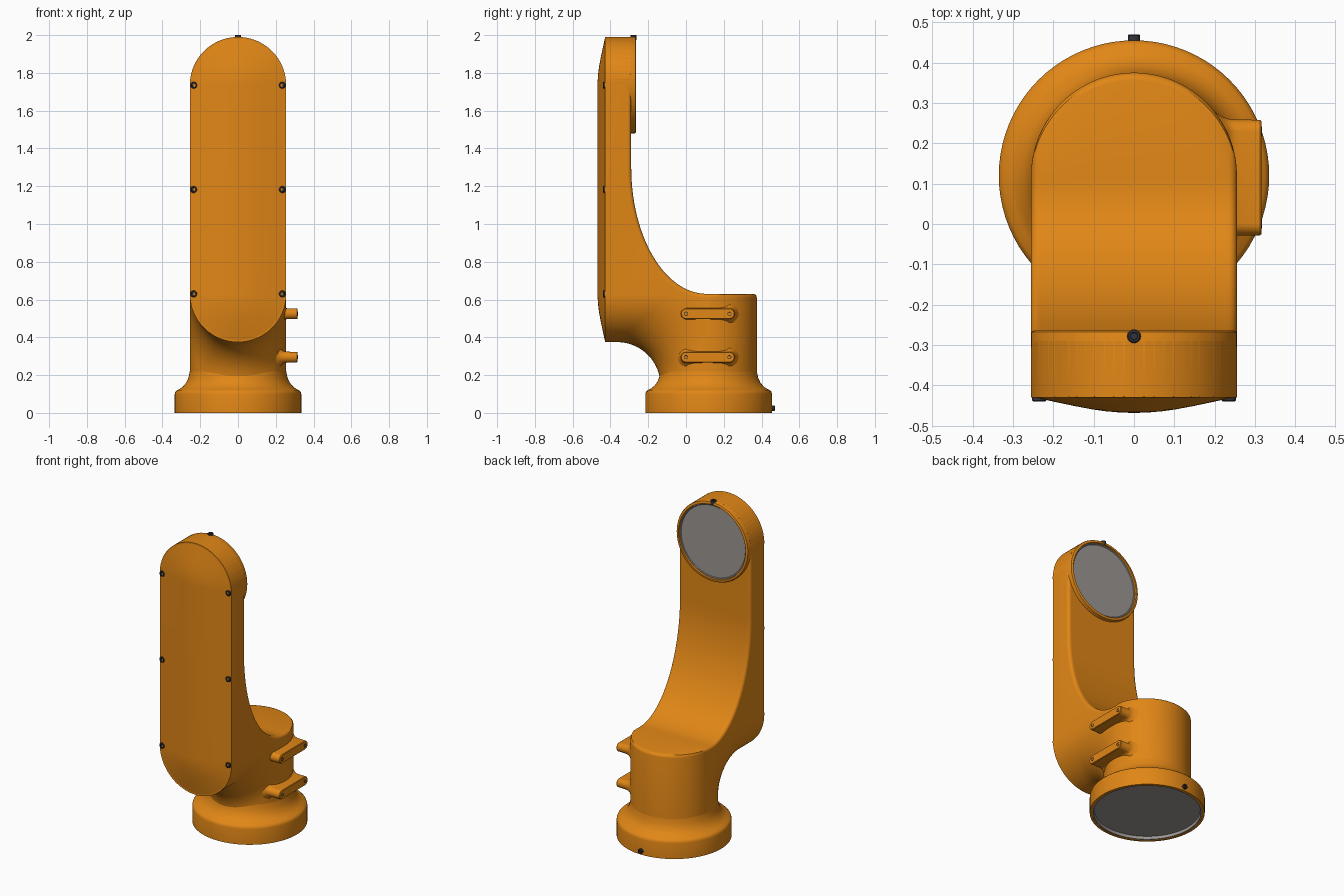
import bpy, bmesh
from math import sin, cos, pi, sqrt, radians
from mathutils import Matrix, Vector

if "Cube" in bpy.data.objects:
    bpy.data.objects.remove(bpy.data.objects["Cube"])


def material(name, rgb):
    m = bpy.data.materials.new(name)
    m.diffuse_color = (*rgb, 1)
    m.use_nodes = True
    m.node_tree.nodes["Principled BSDF"].inputs["Base Color"].default_value = m.diffuse_color
    return m


ORANGE = material("orange_paint", (0.75, 0.24, 0.008))
GREY = material("flange_grey", (0.33, 0.31, 0.29))
DARK = material("dark_steel", (0.035, 0.035, 0.04))


def loft(name, rings, mat, start=True, end=True):
    """Skin a list of closed rings that share one point count."""
    bm = bmesh.new()
    vs = [[bm.verts.new(p) for p in ring] for ring in rings]
    n = len(rings[0])
    for a, b in zip(vs, vs[1:]):
        for i in range(n):
            j = (i + 1) % n
            bm.faces.new((a[i], a[j], b[j], b[i]))
    if start:
        bm.faces.new(vs[0][::-1])
    if end:
        bm.faces.new(vs[-1])
    bmesh.ops.recalc_face_normals(bm, faces=bm.faces)
    me = bpy.data.meshes.new(name)
    bm.to_mesh(me)
    bm.free()
    ob = bpy.data.objects.new(name, me)
    bpy.context.collection.objects.link(ob)
    me.materials.append(mat)
    bpy.ops.object.select_all(action='DESELECT')
    ob.select_set(True)
    bpy.context.view_layer.objects.active = ob
    bpy.ops.object.shade_smooth_by_angle(angle=radians(32))
    return ob


def lathe(name, profile, mat, loc=(0, 0, 0), axis=(0, 0, 1), n=64, **caps):
    """Revolve (radius, height) points about an axis through loc."""
    rot = Vector(axis).to_track_quat('Z', 'Y').to_matrix().to_4x4()
    mx = Matrix.Translation(loc) @ rot
    rings = [[mx @ Vector((r * cos(2 * pi * i / n), r * sin(2 * pi * i / n), h))
              for i in range(n)] for r, h in profile]
    return loft(name, rings, mat, **caps)


def screw(name, loc, axis, r, h):
    lathe(name, [(r, 0), (r, h - .003), (r - .003, h), (r * .55, h), (r * .5, h - .008)],
          DARK, loc, axis, 20)


W = 0.255                 # half width of the arm and radius of the column
CY = 0.12                 # column axis
Z0, Z1 = 0.63, 1.735      # lower and upper joint axes

# Arm body: side profiles lofted across the width
RND, FIL = 0.02, 0.23


def body_slice(t):
    x = W * sin(t)
    h = max(W * cos(t), 0.004)
    over = max(0, abs(x) - (W - RND))
    e = RND - sqrt(max(0, RND ** 2 - over ** 2))
    cy, cz = CY - h, Z0 - h
    pts = [(-.43, cz)]
    pts += [(cy - FIL + FIL * sin(a), cz - FIL + FIL * cos(a))
            for a in (k * pi / 2 / 14 for k in range(15))]
    pts += [(cy, min(.05, cz - FIL - .01)), (CY + h, .05)]
    b = min(RND, h)
    pts += [(CY + h - b * (1 - cos(a)), Z0 - max(e, RND * (1 - sin(a))))
            for a in (0, pi / 6, pi / 3, pi / 2)]
    pts += [(.11 - (.40 + e) * sin(a), 1.3 - (.67 + e) * cos(a))
            for a in (k * pi / 2 / 28 for k in range(29))]
    pts += [(-.29 - e, Z1 + h), (-.43, Z1 + h)]
    return [(x, y, z) for y, z in pts]


loft("arm_body", [body_slice(-pi / 2 + pi * k / 52) for k in range(53)], ORANGE)


# Domed front cover
def stadium(r, y, n=32):
    up = [(r * cos(pi * k / n), y, Z1 + r * sin(pi * k / n)) for k in range(n + 1)]
    return up + [(-x, y, Z0 + Z1 - z) for x, y, z in up]


cover = [(0, -.428), (.06, -.441), (.11, -.4515), (.15, -.459), (.185, -.464),
         (.22, -.467), (.25, -.468)]
loft("front_cover", [stadium(W - d, y) for d, y in cover], ORANGE)

# Cover screws
for i, z in enumerate((Z0, (Z0 + Z1) / 2, Z1)):
    for side, x in (("left", -.235), ("right", .235)):
        screw(f"cover_screw_{side}_{i}", (x, -.422, z), (0, -1, 0), .018, .018)

# Base flange with concave neck, and its grey underside
lathe("base_flange", [(.32, .025), (.32, 0), (.335, 0), (.335, .1), (.332, .112),
                      (.324, .12), (.305, .129), (.288, .143), (.273, .162),
                      (.262, .187), (.256, .215), (.252, .235)],
      ORANGE, (0, CY, 0), n=80)
lathe("base_plate", [(.321, .002), (.312, .002), (.309, .02)], GREY,
      (0, CY, 0), n=80, start=False)

# Upper joint ring and recessed disc, facing the back
lathe("joint_ring", [(W, -.4), (W, -.272), (.253, -.267), (.248, -.264),
                     (.238, -.264), (.235, -.282)], ORANGE, (0, 0, Z1), (0, 1, 0))
lathe("joint_disc", [(.236, -.285), (.236, -.274), (.232, -.274), (.228, -.277)],
      GREY, (0, 0, Z1), (0, 1, 0))

# Plugs on the joint and on the base
screw("joint_plug", (0, -.278, 1.975), (0, 0, 1), .017, .025)
screw("base_plug", (0, .44, .025), (0, 1, 0), .015, .03)


# Cable brackets on the right side, flared where they meet the column
def bracket_ring(zc, r, x=None, off=0, n=16):
    pts = []
    for end, y0 in ((0, .23), (pi, 0)):
        for k in range(n + 1):
            a = end - pi / 2 + pi * k / n
            y = y0 + r * cos(a)
            px = sqrt(W ** 2 - (y - CY) ** 2) + off if x is None else x
            pts.append((px, y, zc + r * sin(a)))
    return pts


for label, z in (("lower", .295), ("upper", .525)):
    rings = [bracket_ring(z, .058, off=-.012), bracket_ring(z, .047, off=.001),
             bracket_ring(z, .038, off=.007), bracket_ring(z, .032, off=.016),
             bracket_ring(z, .029, off=.028), bracket_ring(z, .028, .312),
             bracket_ring(z, .025, .316)]
    loft(f"cable_bracket_{label}", rings, ORANGE)
    for i, y in enumerate((0, .23)):
        lathe(f"bracket_hole_{label}_{i}", [(.011, 0), (.011, .0075), (.008, .0075), (.007, .004)],
              DARK, (.31, y, z), (1, 0, 0), 16)
